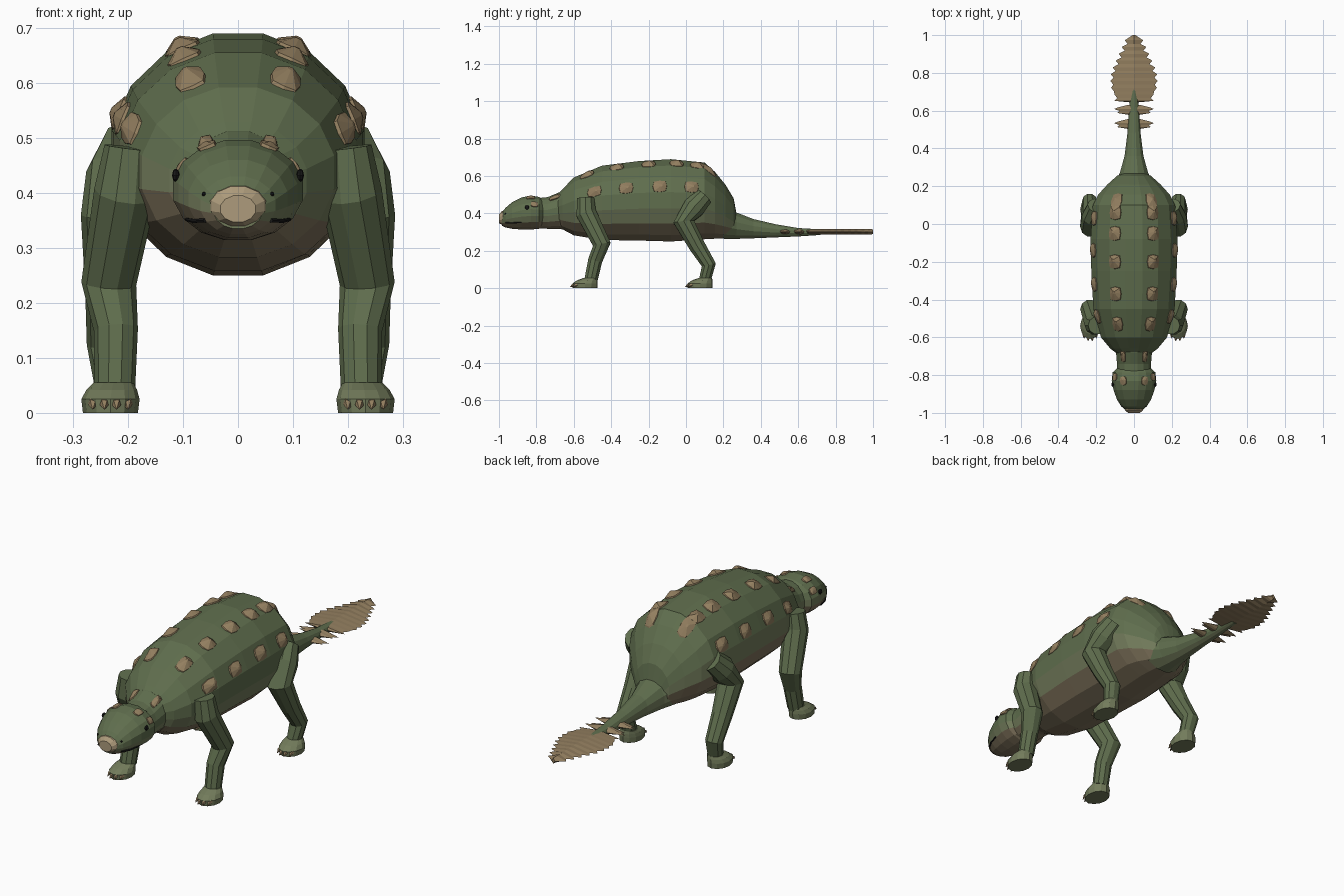
import bpy, bmesh
from math import sin, cos, pi
from mathutils import Vector

if "Cube" in bpy.data.objects:
    bpy.data.objects.remove(bpy.data.objects["Cube"])


def material(name, rgb):
    m = bpy.data.materials.new(name)
    m.diffuse_color = (*rgb, 1)
    m.use_nodes = True
    m.node_tree.nodes["Principled BSDF"].inputs["Base Color"].default_value = m.diffuse_color
    return m


GREEN = material("back_green", (0.115, 0.155, 0.075))
LIGHT = material("side_green", (0.17, 0.20, 0.105))
BELLY = material("belly_brown", (0.21, 0.17, 0.105))
TAN = material("plate_tan", (0.29, 0.21, 0.115))
BEAK = material("beak_tan", (0.42, 0.33, 0.20))
DARK = material("eye_black", (0.01, 0.01, 0.01))


def build(name, rings, mats, pick=None, mirror=False):
    """Skin a list of equal rings, cap both ends, optionally mirror in x."""
    bm = bmesh.new()
    vs = [[bm.verts.new(p) for p in r] for r in rings]
    n = len(vs[0])
    for k in range(len(vs) - 1):
        for i in range(n):
            j = (i + 1) % n
            f = bm.faces.new((vs[k][i], vs[k][j], vs[k + 1][j], vs[k + 1][i]))
            f.material_index = pick(i / n, k) if pick else 0
    for r, k in ((vs[0], 0), (vs[-1], len(vs) - 1)):
        f = bm.faces.new(r)
        f.material_index = pick(0.25, k) if pick else 0
    bmesh.ops.recalc_face_normals(bm, faces=bm.faces)
    me = bpy.data.meshes.new(name)
    bm.to_mesh(me)
    bm.free()
    for m in mats:
        me.materials.append(m)
    ob = bpy.data.objects.new(name, me)
    bpy.context.collection.objects.link(ob)
    if mirror:
        ob.modifiers.new("Mirror", "MIRROR").use_mirror_merge = False
    return ob


def oval(y, zb, zt, w, n=16, off=0.5):
    """Ring across y; starts at the top and runs around."""
    g = cos(pi / n) if off else 1
    return [(w / g * sin(2 * pi * (i + off) / n), y,
             (zb + zt) / 2 + (zt - zb) / 2 / g * cos(2 * pi * (i + off) / n)) for i in range(n)]


def limb(name, path, n, mat, mirror=True):
    """Tube through (x, y, z, radius) points."""
    pts = [Vector(p[:3]) for p in path]
    rings = []
    for i, p in enumerate(pts):
        t = (pts[min(i + 1, len(pts) - 1)] - pts[max(i - 1, 0)]).normalized()
        u = t.cross(Vector((1, 0, 0))).normalized()
        v = t.cross(u)
        rings.append([p + path[i][3] * (u * cos(2 * pi * (k + .5) / n) + v * sin(2 * pi * (k + .5) / n))
                      for k in range(n)])
    return build(name, rings, [mat], mirror=mirror)


def bands(a, k):
    """Green above, light flank, brown belly."""
    d = min((a + 1 / 32) % 1, 1 - (a + 1 / 32) % 1)
    return 0 if d < 0.24 else 1 if d < 0.30 else 2


# Body: y, bottom, top, half width
BODY = [(-.69, .34, .50, .085), (-.66, .315, .53, .125), (-.60, .283, .592, .175), (-.45, .258, .655, .215),
        (-.25, .255, .68, .226), (-.08, .25, .69, .23), (.10, .262, .672, .218),
        (.155, .265, .622, .19), (.21, .268, .555, .14), (.255, .272, .48, .09), (.268, .285, .41, .06)]
build("body", [oval(*s) for s in BODY], [GREEN, LIGHT, BELLY], bands)

# Neck and head
NECK = [(-.81, .32, .48, .088), (-.74, .318, .487, .09), (-.68, .318, .512, .095), (-.58, .30, .53, .11)]
build("neck", [oval(*s) for s in NECK], [GREEN, LIGHT, BELLY], bands)
HEAD = [(-.985, .335, .405, .045), (-.965, .325, .43, .068), (-.93, .318, .46, .09),
        (-.88, .314, .485, .108), (-.83, .314, .496, .118), (-.785, .318, .488, .113), (-.765, .328, .475, .09)]
build("head", [oval(*s) for s in HEAD], [GREEN, LIGHT, BELLY], bands)
build("beak", [oval(-1, .347, .395, .032, 12), oval(-.985, .34, .412, .048, 12), oval(-.955, .338, .415, .06, 12)],
      [BEAK])

# Tail, tail blade and side spikes
TAIL = [(.20, .262, .45, .11), (.27, .264, .405, .075), (.36, .267, .37, .05),
        (.48, .272, .342, .035), (.60, .277, .322, .026), (.72, .285, .315, .018)]
build("tail", [oval(*s, 12) for s in TAIL], [GREEN, LIGHT], lambda a, k: 0 if not .25 < a < .75 else 1)


def blade(name, rows):
    build(name, [oval(y, .302 - t, .302 + t, w, 4, 0) for y, w, t in rows], [TAN])


rows = [(.643, .01, .008), (.652, .105, .012)]
for k, w in enumerate((.10, .118, .122, .12, .11, .094, .078, .062, .046)):
    y = .66 + k * .036
    rows += [(y + .006, w - .012, .014), (y + .025, w + .003, .014)]
rows += [(.985, .03, .014), (1, .008, .013)]
blade("tail_blade", rows)
for y in (.605, .53):
    blade("tail_spikes", [(y - .027, .03, .012), (y - .017, .088, .014), (y - .006, .078, .018),
                          (y + .004, .106, .018), (y + .014, .08, .016), (y + .026, .03, .012)])

# Legs
limb("front_leg", [(.195, -.537, .482, .048), (.205, -.533, .40, .057), (.235, -.45, .235, .05),
                   (.222, -.485, .15, .04), (.224, -.508, .045, .037)], 10, GREEN)
limb("hind_leg", [(.195, .095, .49, .052), (.215, .04, .43, .062), (.228, -.012, .355, .058),
                  (.232, .06, .225, .046), (.235, .122, .125, .04), (.226, .10, .04, .033)], 10, GREEN)

# Feet and claws
for name, fy in (("front", -.54), ("hind", .075)):
    levels = [(0, .05, .066, 0), (.025, .053, .068, 0), (.042, .046, .055, .012), (.055, .036, .036, .028)]
    build(name + "_foot", [[(.232 - sh * .2 + rx * sin(2 * pi * i / 12), fy + sh + ry * cos(2 * pi * i / 12), z)
                            for i in range(12)] for z, rx, ry, sh in levels], [LIGHT], mirror=True)
    for dx, back in ((-.032, .018), (-.011, .003), (.011, .003), (.032, .018)):
        y = fy - .05 + back
        limb(name + "_claw", [(.232 + dx, y, .022, .01), (.232 + dx, y - .02, .016, .008),
                              (.232 + dx, y - .033, .007, .001)], 5, TAN)


def skin(secs, y, a, lift):
    """Point on a lofted part at length y and angle a from the top."""
    y = max(secs[0][0], min(secs[-1][0], y))
    for s, e in zip(secs, secs[1:]):
        if y <= e[0]:
            break
    f = (y - s[0]) / (e[0] - s[0])
    zb, zt, w = (s[i] + f * (e[i] - s[i]) for i in (1, 2, 3))
    return Vector(((w + lift) * sin(a), y, (zb + zt) / 2 + ((zt - zb) / 2 + lift) * cos(a)))


def scute(name, secs, y, a, hy, hx, h):
    """Low pointed armour plate following the skin."""
    r = (secs[0][3] + max(s[3] for s in secs)) / 2

    def ring(k, lift, sh):
        return [skin(secs, y + sh + k * hy * cos(pi * i / 4) * (1 if i % 2 else .85),
                     a + k * hx / r * sin(pi * i / 4) * (1 if i % 2 else .85), lift) for i in range(8)]
    build(name, [ring(1, -.008, 0), ring(.9, .006, 0), ring(.15, h, .008)], [TAN], mirror=True)


# Armour rows on back, flanks, neck and head
for y in (-.53, -.37, -.20, -.05, .06, .125):
    scute("back_plate", BODY, y, .46, .048, .03, .022)
for y in (-.49, -.32, -.14, .03):
    scute("flank_plate", BODY, y, 1.22, .048, .03, .018)
scute("neck_plate", NECK, -.70, .65, .04, .02, .016)
scute("brow_plate", HEAD, -.83, .50, .03, .016, .01)
scute("cheek_plate", HEAD, -.81, 1.05, .025, .018, .01)

# Eyes, nostrils and mouth line
for name, c, s in (("eye", (.113, -.85, .432), (.007, .012, .012)), ("nostril", (.062, -.966, .398), (.004, .004, .004))):
    build(name, [[(c[0] + s[0] * sin(p) * cos(2 * pi * i / 8), c[1] + s[1] * sin(p) * sin(2 * pi * i / 8),
                   c[2] + s[2] * cos(p)) for i in range(8)] for p in (.2, .8, 1.57, 2.3, 2.9)], [DARK], mirror=True)
limb("mouth", [(.060, -.965, .350, .004), (.081, -.93, .349, .004), (.094, -.88, .352, .003)], 6, DARK)
